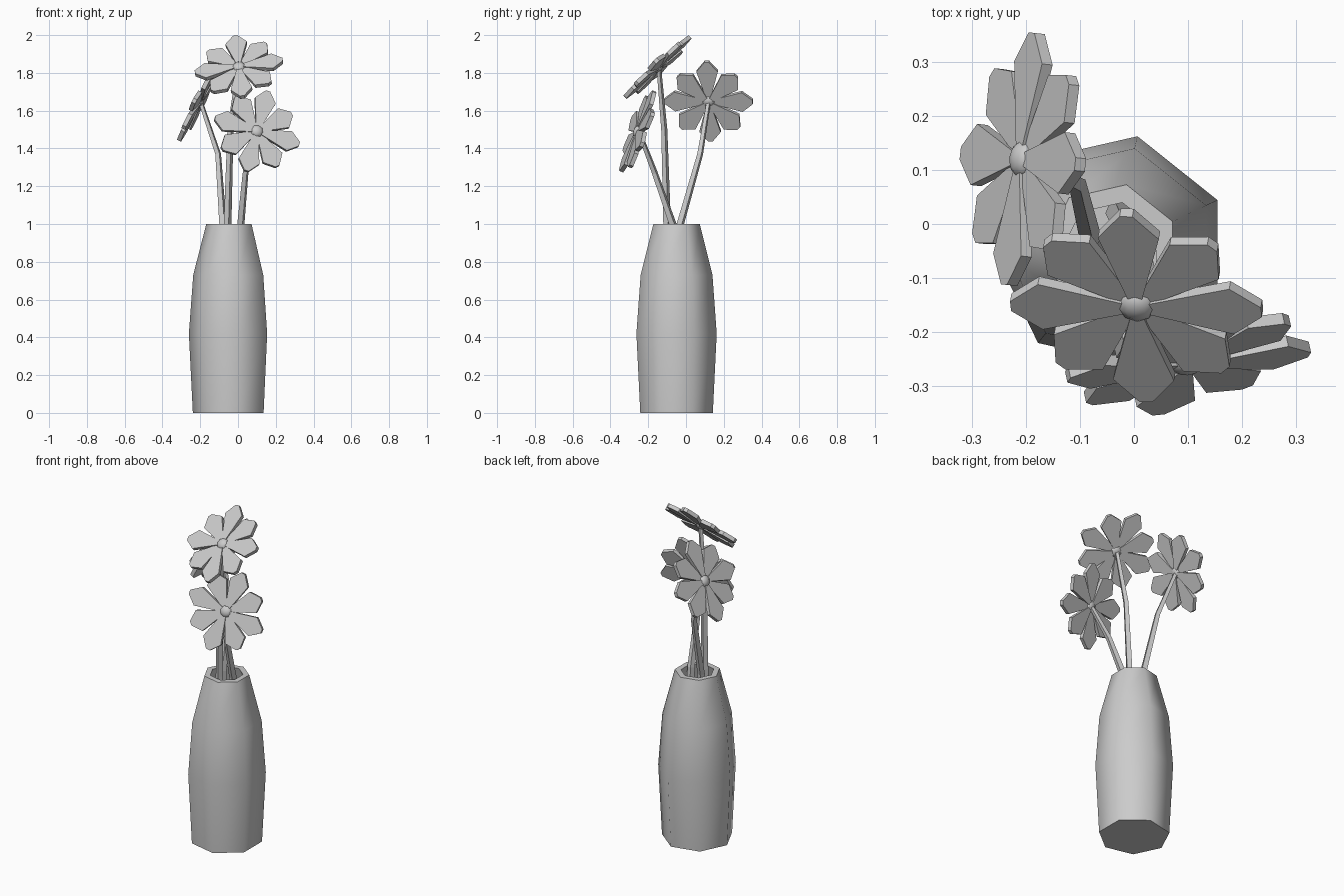
import bpy, bmesh, math
from mathutils import Vector, Matrix

if "Cube" in bpy.data.objects:
    bpy.data.objects.remove(bpy.data.objects["Cube"])


def add_object(name, bm):
    bmesh.ops.recalc_face_normals(bm, faces=bm.faces)
    mesh = bpy.data.meshes.new(name)
    bm.to_mesh(mesh)
    bm.free()
    ob = bpy.data.objects.new(name, mesh)
    bpy.context.collection.objects.link(ob)
    return ob


def smooth(ob, angle):
    bpy.ops.object.select_all(action='DESELECT')
    ob.select_set(True)
    bpy.context.view_layer.objects.active = ob
    bpy.ops.object.shade_smooth_by_angle(angle=math.radians(angle))


# Vase: seven-sided lathe with an inner wall, (radius, height) profile
def make_vase():
    profile = [(.197, 0), (.218, .42), (.195, .73), (.126, 1.0),
               (.092, 1.0), (.165, .72), (.19, .42), (.17, .03)]
    sides = 7
    bm = bmesh.new()
    rings = []
    for r, z in profile:
        ring = []
        for i in range(sides):
            a = math.pi + math.tau * i / sides
            ring.append(bm.verts.new((-.042 + r * math.cos(a), -.05 + r * math.sin(a), z)))
        rings.append(ring)
    for lo, hi in zip(rings, rings[1:]):
        for i in range(sides):
            j = (i + 1) % sides
            bm.faces.new((lo[i], lo[j], hi[j], hi[i]))
    bm.faces.new(rings[0])
    bm.faces.new(rings[-1])
    smooth(add_object("vase", bm), 60)


# Petal: flat pointed outline extruded to a slab
def add_petal(bm, angle, length, half, depth, thick=.022):
    outline = [(.02, -.012), (length * .74, -half), (length * .97, -.012),
               (length * .97, .012), (length * .74, half), (.02, .012)]
    rot = Matrix.Rotation(angle, 3, 'Z')
    front = [bm.verts.new(rot @ Vector((x, y, depth))) for x, y in outline]
    back = [bm.verts.new(rot @ Vector((x, y, depth - thick))) for x, y in outline]
    bm.faces.new(front)
    bm.faces.new(back[::-1])
    n = len(outline)
    for i in range(n):
        j = (i + 1) % n
        bm.faces.new((front[i], back[i], back[j], front[j]))


# Flower head: eight petals, alternating long and short, with a low dome
def make_flower(name, centre, normal, up):
    n = Vector(normal).normalized()
    v = Vector(up)
    v = (v - n * v.dot(n)).normalized()
    u = v.cross(n)
    frame = Matrix((u, v, n)).transposed().to_4x4()
    frame.translation = Vector(centre)

    bm = bmesh.new()
    for i in range(8):
        if i % 2 == 0:
            add_petal(bm, i * math.pi / 4, .242, .057, .012)
        else:
            add_petal(bm, i * math.pi / 4, .225, .06, .006)
    add_object(name + "_petals", bm).matrix_world = frame

    bm = bmesh.new()
    bmesh.ops.create_uvsphere(bm, u_segments=8, v_segments=6, radius=.036)
    bmesh.ops.scale(bm, vec=(1, 1, .65), verts=bm.verts)
    dome = add_object(name + "_centre", bm)
    dome.matrix_world = frame
    smooth(dome, 60)


# Stem: four-sided tapered tube along a bent path
def make_stem(name, points):
    curve = bpy.data.curves.new(name, 'CURVE')
    curve.dimensions = '3D'
    curve.bevel_depth = .025
    curve.bevel_resolution = 0
    curve.use_fill_caps = True
    spline = curve.splines.new('POLY')
    spline.points.add(len(points) - 1)
    for i, (p, co) in enumerate(zip(spline.points, points)):
        p.co = (*co, 1)
        p.radius = 1 - .5 * i / (len(points) - 1)
    spline.use_smooth = False
    ob = bpy.data.objects.new(name, curve)
    bpy.context.collection.objects.link(ob)


make_vase()

make_flower("top_flower", (.005, -.15, 1.83), (-.12, -.68, .72), (-.04, .35, .34))
make_flower("front_flower", (.1, -.255, 1.49), (.2, -.92, .33), (.27, .3, .96))
make_flower("side_flower", (-.205, .12, 1.65), (-.885, .1, .455), (.21, -.02, .41))

make_stem("top_stem", [(-.06, -.08, .1), (-.055, -.1, 1.0), (-.04, -.115, 1.5), (.003, -.143, 1.82)])
make_stem("front_stem", [(-.03, .03, .1), (.015, -.07, 1.0), (.04, -.165, 1.27), (.098, -.247, 1.485)])
make_stem("side_stem", [(-.05, -.1, .1), (-.08, -.03, 1.0), (-.105, .075, 1.37), (-.197, .12, 1.645)])
